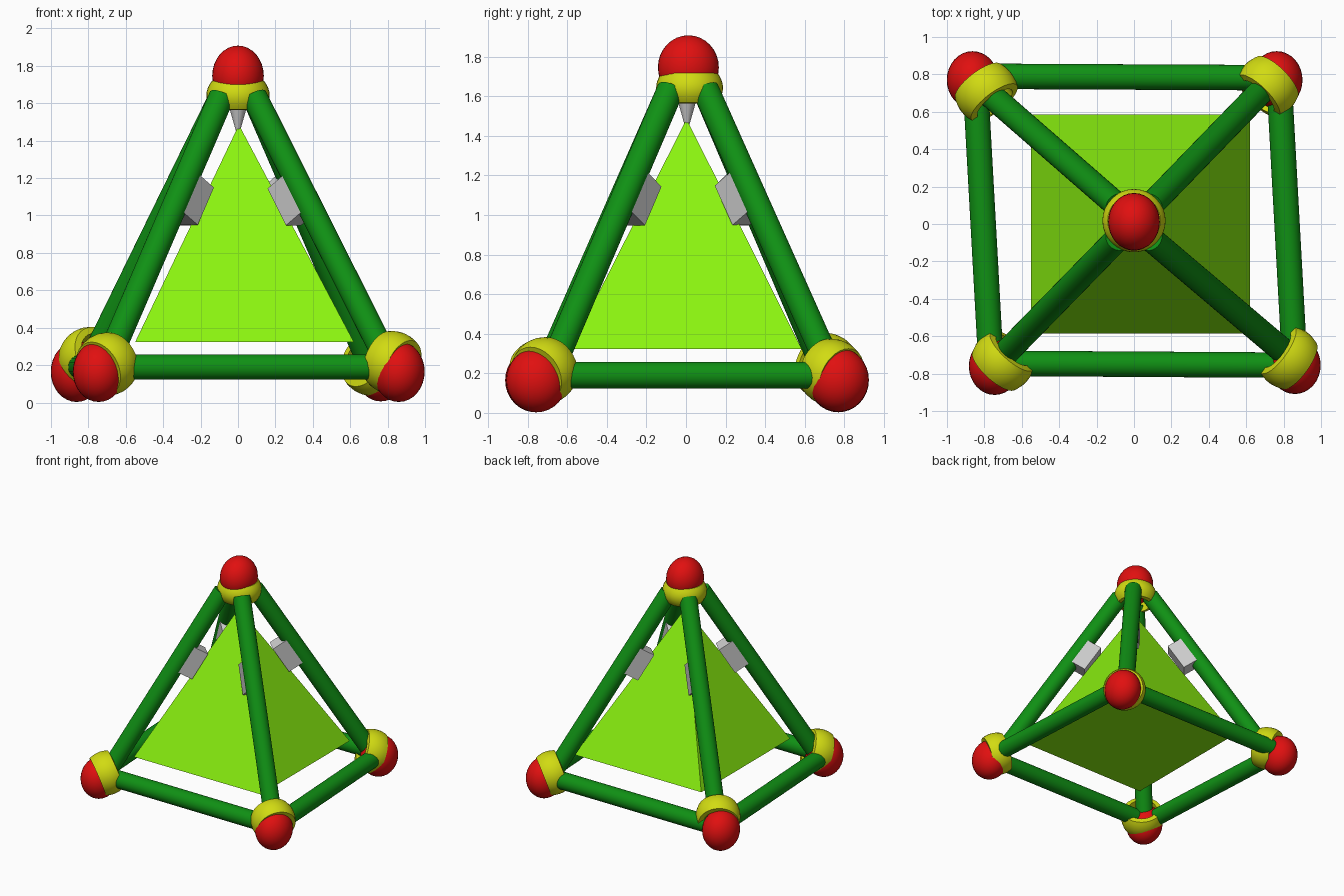
import bpy, bmesh, math
from mathutils import Vector, Matrix

if "Cube" in bpy.data.objects:
    bpy.data.objects.remove(bpy.data.objects["Cube"])


def material(name, rgb):
    m = bpy.data.materials.new(name)
    m.diffuse_color = (*rgb, 1)
    m.use_nodes = True
    m.node_tree.nodes["Principled BSDF"].inputs["Base Color"].default_value = m.diffuse_color
    return m


RED = material("red", (0.75, 0.005, 0.005))
YELLOW = material("yellow", (0.64, 0.71, 0.006))
GREEN = material("green", (0.005, 0.28, 0.007))
LIME = material("lime", (0.26, 0.90, 0.005))


def finish(name, bm, mat=None, smooth=True):
    bmesh.ops.recalc_face_normals(bm, faces=bm.faces)
    me = bpy.data.meshes.new(name)
    bm.to_mesh(me)
    bm.free()
    ob = bpy.data.objects.new(name, me)
    bpy.context.collection.objects.link(ob)
    if mat:
        me.materials.append(mat)
    if smooth:
        bpy.ops.object.select_all(action='DESELECT')
        ob.select_set(True)
        bpy.context.view_layer.objects.active = ob
        bpy.ops.object.shade_smooth_by_angle(angle=math.radians(35))
    return ob


def align(direction):
    return Vector(direction).to_track_quat('Z', 'Y').to_matrix().to_4x4()


def ball(name, center):
    bm = bmesh.new()
    mat = Matrix.Translation(center) @ Matrix.Diagonal((0.138, 0.154, 0.162, 1))
    bmesh.ops.create_uvsphere(bm, u_segments=32, v_segments=16, radius=1, matrix=mat)
    finish(name, bm, RED)


def collar(name, center, axis, bulge=0.016):
    # hollow barrel-shaped ring, spun from a bulging profile
    bm = bmesh.new()
    outer = [(0.169 - bulge * (i / 4) ** 2, 0.075 * i / 4) for i in range(-4, 5)]
    prof = [(0.115, -0.08)] + outer + [(0.115, 0.07)]
    verts = [bm.verts.new((r, 0, z)) for r, z in prof]
    n = len(verts)
    edges = [bm.edges.new((verts[i], verts[(i + 1) % n])) for i in range(n)]
    bmesh.ops.spin(bm, geom=verts + edges, cent=(0, 0, 0), axis=(0, 0, 1),
                   angle=2 * math.pi, steps=32, use_merge=True)
    bmesh.ops.remove_doubles(bm, verts=bm.verts, dist=1e-5)
    bm.transform(Matrix.Translation(center) @ align(axis))
    finish(name, bm, YELLOW)


def tube(name, a, b, r=0.068):
    a, b = Vector(a), Vector(b)
    bm = bmesh.new()
    bmesh.ops.create_cone(bm, cap_ends=True, segments=32, radius1=r, radius2=r,
                          depth=(b - a).length,
                          matrix=Matrix.Translation((a + b) / 2) @ align(b - a))
    finish(name, bm, GREEN)


# Per corner: ball centre, collar centre, collar axis, lower end of sloping tube
corners = {
    "front_left": ((-0.745, -0.76, 0.165), (-0.70, -0.73, 0.205), (-0.65, -0.72, -0.35), (-0.705, -0.71, 0.20)),
    "front_right": ((0.86, -0.755, 0.165), (0.825, -0.715, 0.213), (0.80, -0.58, -0.35), (0.81, -0.69, 0.20)),
    "back_right": ((0.763, 0.77, 0.168), (0.715, 0.735, 0.205), (0.70, 0.71, -0.35), (0.71, 0.74, 0.20)),
    "back_left": ((-0.863, 0.77, 0.165), (-0.79, 0.705, 0.235), (-0.60, 0.78, -0.35), (-0.79, 0.71, 0.20)),
}
APEX = Vector((0, 0.018, 1.643))

for name, (b, c, axis, foot) in corners.items():
    ball(name + "_ball", b)
    collar(name + "_collar", c, axis)

    # sloping corner tube up to the apex collar
    sx, sy = math.copysign(1, b[0]), math.copysign(1, b[1])
    foot = Vector(foot)
    top = Vector((sx * 0.088, 0.01 + sy * 0.088, 1.635))
    tube(name + "_sloping_tube", foot, top)

    # grey spacer block between the tube and the inner pyramid
    u = (top - foot).normalized()
    side = u.cross(Vector((0, 0, 1))).normalized()
    inward = side.cross(u).normalized()
    if inward.x * sx > 0:
        inward = -inward
    frame = Matrix((side, inward, u)).transposed().to_4x4()
    pos = foot.lerp(top, (1.128 - foot.z) / (top.z - foot.z)) + inward * 0.085
    bm = bmesh.new()
    bmesh.ops.create_cube(bm, size=1, matrix=Matrix.Translation(pos) @ frame
                          @ Matrix.Diagonal((0.125, 0.13, 0.235, 1)))
    finish(name + "_spacer_block", bm, smooth=False)

# Horizontal tubes around the base
P = [(-0.765, -0.745, 0.19), (0.86, -0.755, 0.19), (0.775, 0.782, 0.19), (-0.85, 0.79, 0.19)]
for i, name in enumerate(("front", "right", "back", "left")):
    tube(name + "_base_tube", P[i], P[(i + 1) % 4])

# Apex ball and collar
ball("apex_ball", (0, 0.012, 1.746))
collar("apex_collar", APEX, (0, 0, 1), bulge=0.028)

# Grey cone hanging under the apex
bm = bmesh.new()
bmesh.ops.create_cone(bm, cap_ends=True, segments=32, radius1=0.008, radius2=0.07, depth=0.22,
                      matrix=Matrix.Translation((0, 0.005, 1.55)))
finish("apex_cone", bm)

# Inner four-sided pyramid
bm = bmesh.new()
base = [bm.verts.new(v) for v in ((-0.55, -0.585, 0.323), (0.62, -0.585, 0.323),
                                  (0.62, 0.585, 0.323), (-0.55, 0.585, 0.323))]
tip = bm.verts.new((0.005, 0.003, 1.485))
bm.faces.new(base)
for i in range(4):
    bm.faces.new((base[i], base[(i + 1) % 4], tip))
finish("inner_pyramid", bm, LIME, smooth=False)
